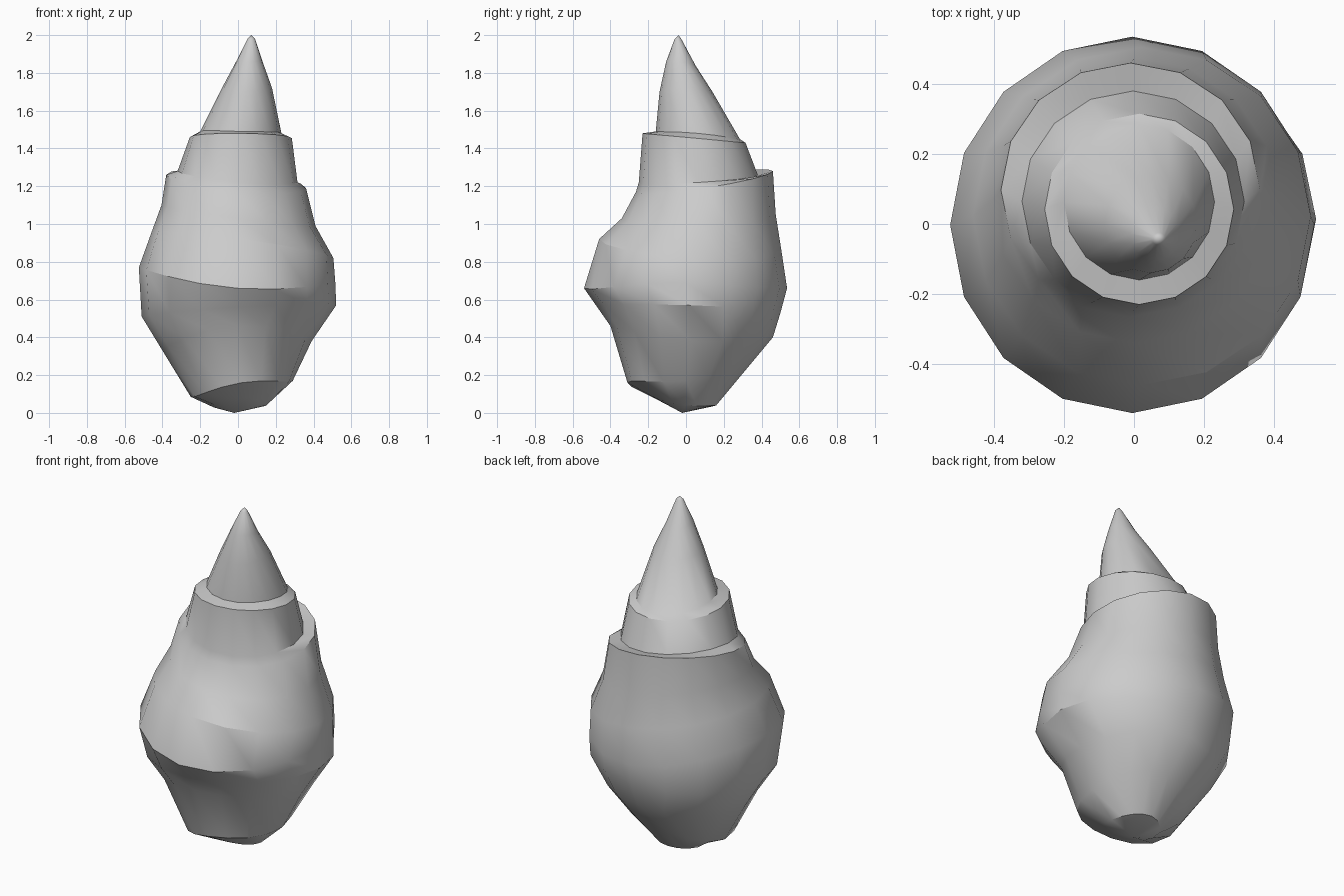
import bpy, bmesh, math

SIDES = 16

# Each ring: (right x, z), (back y, z), (left x, z), (front y, z), from spire to base
RINGS = [
    (0.09, 1.98, -0.025, 1.98, 0.05, 1.98, -0.06, 1.98),
    (0.13, 1.86, 0.05, 1.84, -0.01, 1.86, -0.105, 1.86),
    (0.18, 1.72, 0.14, 1.70, -0.085, 1.72, -0.14, 1.70),
    (0.23, 1.48, 0.285, 1.45, -0.20, 1.49, -0.16, 1.49),      # spire foot
    (0.285, 1.455, 0.315, 1.43, -0.255, 1.46, -0.23, 1.48),   # upper ledge rim
    (0.315, 1.22, 0.38, 1.26, -0.32, 1.28, -0.25, 1.22),      # lower ledge, inner
    (0.36, 1.19, 0.46, 1.28, -0.38, 1.26, -0.265, 1.17),      # lower ledge, rim
    (0.41, 0.99, 0.475, 1.05, -0.405, 1.10, -0.34, 1.03),
    (0.505, 0.82, 0.505, 0.86, -0.46, 0.95, -0.46, 0.92),
    (0.515, 0.69, 0.535, 0.66, -0.525, 0.77, -0.54, 0.66),    # belly
    (0.52, 0.57, 0.50, 0.53, -0.51, 0.51, -0.47, 0.56),
    (0.39, 0.38, 0.46, 0.40, -0.40, 0.33, -0.40, 0.46),
    (0.29, 0.17, 0.31, 0.22, -0.25, 0.085, -0.31, 0.16),
    (0.15, 0.04, 0.16, 0.04, -0.13, 0.03, -0.17, 0.08),
]


def ring_points(r):
    xr, zr, yb, zb, xl, zl, yf, zf = r
    pts = []
    for i in range(SIDES):
        a = 2 * math.pi * i / SIDES
        c, s = math.cos(a), math.sin(a)
        z = ((zr + zl) / 2 * c * c + (zb + zf) / 2 * s * s
             + (zr - zl) / 2 * c + (zb - zf) / 2 * s)
        # keep the odd harmonics blended with the mean height
        pts.append(((xr + xl) / 2 + (xr - xl) / 2 * c,
                    (yb + yf) / 2 + (yb - yf) / 2 * s, z))
    return pts


# Shell: leaning, stepped loft closed by a tip and a base point
bm = bmesh.new()
loops = [[bm.verts.new(p) for p in ring_points(r)] for r in RINGS]
tip = bm.verts.new((0.07, -0.04, 2.0))
base = bm.verts.new((-0.02, -0.02, 0.0))
for i in range(SIDES):
    j = (i + 1) % SIDES
    bm.faces.new((tip, loops[0][i], loops[0][j]))
    bm.faces.new((base, loops[-1][j], loops[-1][i]))
    for up, low in zip(loops, loops[1:]):
        bm.faces.new((up[i], low[i], low[j], up[j]))
bmesh.ops.recalc_face_normals(bm, faces=bm.faces)
mesh = bpy.data.meshes.new("spiral_shell")
bm.to_mesh(mesh)
bm.free()

shell = bpy.data.objects.new("spiral_shell", mesh)
bpy.context.collection.objects.link(shell)
bpy.context.view_layer.objects.active = shell
shell.select_set(True)
bpy.ops.object.shade_smooth_by_angle(angle=math.radians(30))
